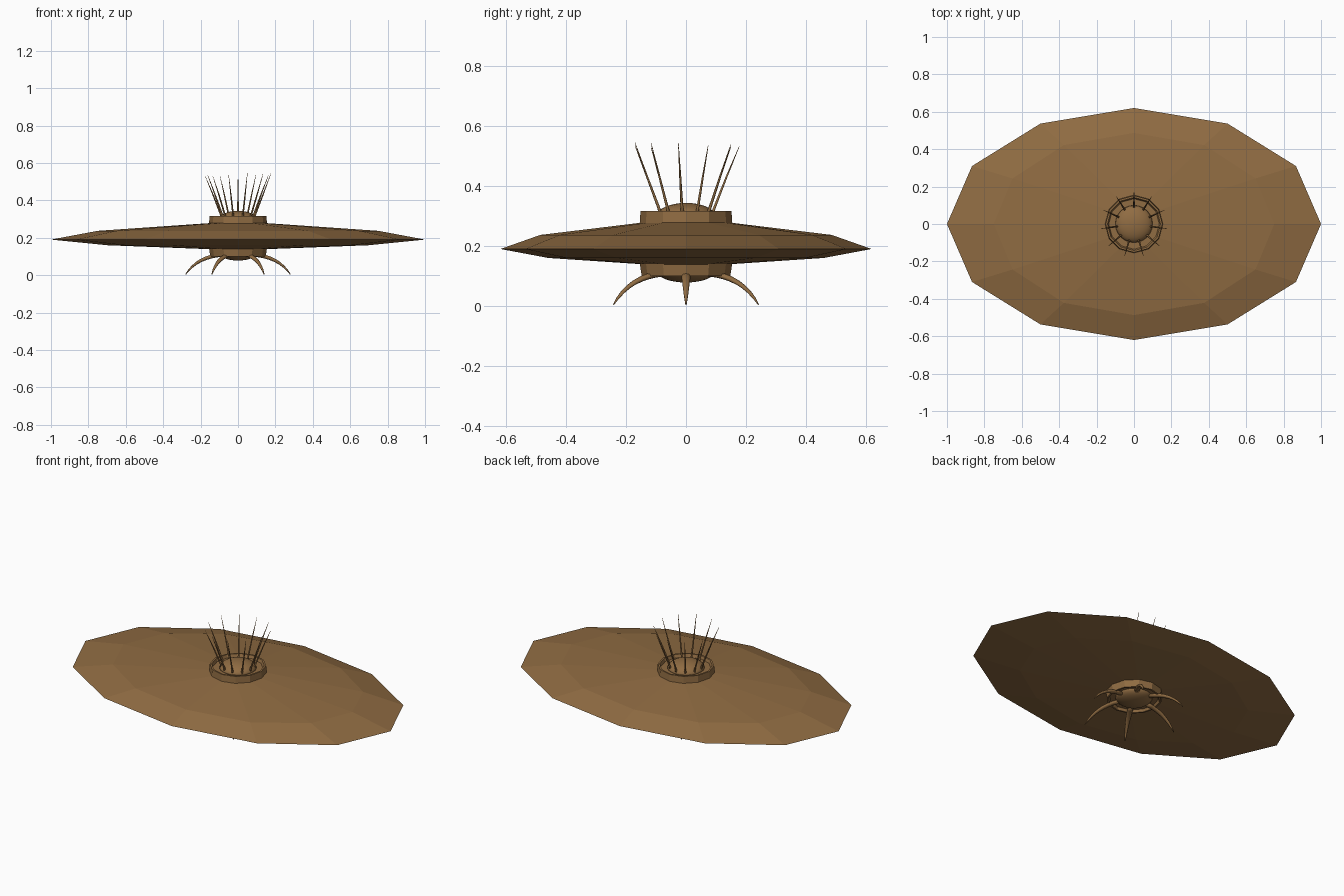
import bpy, bmesh, math, random
from mathutils import Vector

if "Cube" in bpy.data.objects:
    bpy.data.objects.remove(bpy.data.objects["Cube"])

random.seed(4)
brown = bpy.data.materials.new("bronze_brown")
brown.diffuse_color = (0.28, 0.15, 0.055, 1)
brown.use_nodes = True
brown.node_tree.nodes["Principled BSDF"].inputs["Base Color"].default_value = brown.diffuse_color


def finish(name, bm, smooth=False):
    bmesh.ops.recalc_face_normals(bm, faces=bm.faces)
    me = bpy.data.meshes.new(name)
    bm.to_mesh(me)
    bm.free()
    ob = bpy.data.objects.new(name, me)
    bpy.context.collection.objects.link(ob)
    me.materials.append(brown)
    for p in me.polygons:
        p.use_smooth = smooth
    return ob


def bridge(bm, rings):
    for a, b in zip(rings, rings[1:]):
        n = len(a)
        for i in range(n):
            bm.faces.new((a[i], a[(i + 1) % n], b[(i + 1) % n], b[i]))
    bm.faces.new(rings[0])
    bm.faces.new(rings[-1])


def stacked(name, rows, sides=12, smooth=False):
    """Closed body from elliptical rings given as (x radius, y radius, z)."""
    bm = bmesh.new()
    rings = []
    for rx, ry, z in rows:
        angles = [math.tau * i / sides for i in range(sides)]
        rings.append([bm.verts.new((rx * math.cos(a), ry * math.sin(a), z)) for a in angles])
    bridge(bm, rings)
    return finish(name, bm, smooth)


def tube(bm, pts, widths, thicks, angle, sides=6):
    """Tapered tube along (radius, z) points, turned about z."""
    side = Vector((-math.sin(angle), math.cos(angle), 0))
    out = Vector((math.cos(angle), math.sin(angle), 0))
    up = Vector((0, 0, 1))
    rings = []
    for k, (r, z) in enumerate(pts):
        a, b = pts[max(k - 1, 0)], pts[min(k + 1, len(pts) - 1)]
        d = (out * (b[0] - a[0]) + up * (b[1] - a[1])).normalized()
        nor = d.cross(side)
        c = out * r + up * z
        rings.append([bm.verts.new(c + side * widths[k] * math.cos(t) + nor * thicks[k] * math.sin(t))
                      for t in (math.tau * i / sides for i in range(sides))])
    bridge(bm, rings)


# Faceted oval hull
stacked("hull", [(0.13, 0.13, 0.138), (0.70, 0.46, 0.16), (1.0, 0.62, 0.19),
                 (0.75, 0.487, 0.237), (0.14, 0.14, 0.279)])

# Shallow cups above and below the hull
stacked("upper_collar", [(0.155, 0.155, 0.272), (0.152, 0.152, 0.317), (0.142, 0.142, 0.317),
                         (0.135, 0.135, 0.300)])
stacked("lower_collar", [(0.155, 0.155, 0.145), (0.148, 0.148, 0.10), (0.138, 0.138, 0.10),
                         (0.132, 0.132, 0.115)])

# Smooth domes set in the cups
for name, z0, h in (("upper_dome", 0.298, 0.046), ("lower_dome", 0.118, -0.04)):
    rows = [(0.1 * math.cos(t), 0.1 * math.cos(t), z0 + h * math.sin(t))
            for t in (math.pi / 2 * i / 8 for i in range(8))]
    rows.append((0.002, 0.002, z0 + h))
    stacked(name, rows, 24, True)

# Fine spines leaning outward from the upper dome
bm = bmesh.new()
for i in range(11):
    a = math.pi / 2 + math.tau * i / 11
    top = 0.54 + random.uniform(-0.012, 0.008)
    tube(bm, [(0.088, 0.302), (0.094, 0.325), (0.135, 0.43), (0.178, top)],
         [0.008, 0.005, 0.0035, 0.0008], [0.008, 0.005, 0.0035, 0.0008], a)
finish("spines", bm, True)

# Six curved legs, wide in the middle and pointed at the foot
bm = bmesh.new()
pts, widths, thicks = [], [], []
p0, p1, p2 = (0.085, 0.108), (0.215, 0.10), (0.28, 0.004)
for k in range(9):
    t = k / 8
    pts.append(tuple((1 - t) ** 2 * p0[j] + 2 * t * (1 - t) * p1[j] + t * t * p2[j] for j in (0, 1)))
    w = min(1, 2.2 * (1 - t) ** 0.7 * 0.6)
    widths.append(0.002 + 0.013 * w)
    thicks.append(0.002 + 0.008 * w)
for i in range(6):
    tube(bm, pts, widths, thicks, math.tau * i / 6, 8)
finish("legs", bm, True)
